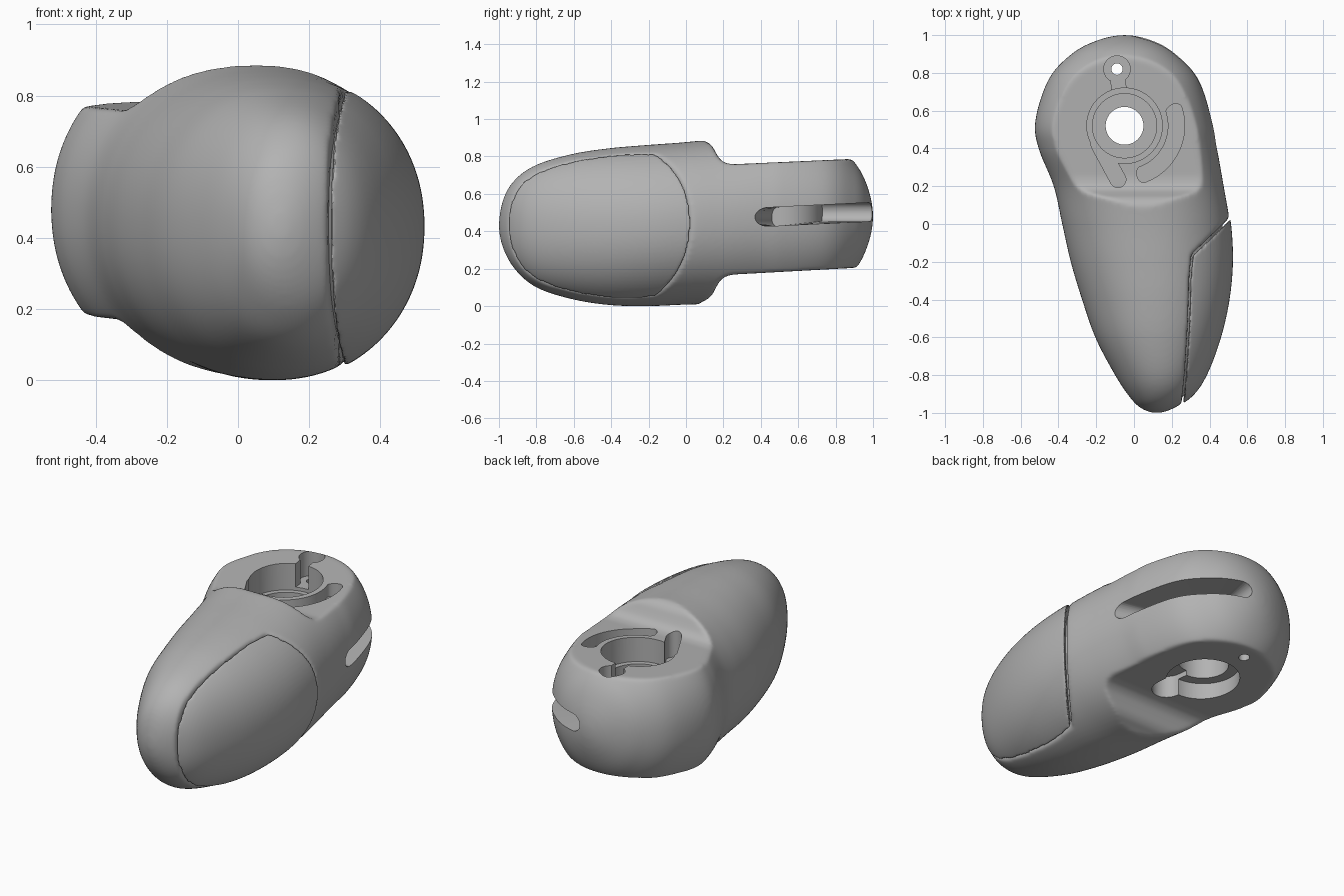
import bpy, bmesh, math
from mathutils import Vector

cube = bpy.data.objects.get("Cube")
if cube:
    bpy.data.objects.remove(cube, do_unlink=True)

grey = bpy.data.materials.new("satin grey")
grey.use_nodes = True
colour = (0.45, 0.45, 0.45, 1)
grey.diffuse_color = colour
grey.node_tree.nodes["Principled BSDF"].inputs["Base Color"].default_value = colour


def loft(name, rings):
    """Closed solid through a row of equal-length point rings."""
    bm = bmesh.new()
    rows = [[bm.verts.new(p) for p in ring] for ring in rings]
    n = len(rows[0])
    for a, b in zip(rows, rows[1:]):
        for i in range(n):
            j = (i + 1) % n
            bm.faces.new((a[i], a[j], b[j], b[i]))
    bm.faces.new(rows[0])
    bm.faces.new(rows[-1])
    bmesh.ops.recalc_face_normals(bm, faces=bm.faces)
    mesh = bpy.data.meshes.new(name)
    bm.to_mesh(mesh)
    bm.free()
    ob = bpy.data.objects.new(name, mesh)
    bpy.context.scene.collection.objects.link(ob)
    ob.data.materials.append(grey)
    return ob


def prism(outline, z0, z1):
    return loft("cutter", [[(x, y, z) for x, y in outline] for z in (z0, z1)])


def capsule(p, q, r, z0, z1, steps=32):
    """Upright round-ended bar from p to q; a cylinder when p equals q."""
    ang = math.atan2(q[1] - p[1], q[0] - p[0]) - math.pi / 2
    pts = []
    for c, start in ((q, ang), (p, ang + math.pi)):
        for i in range(steps):
            a = start + math.pi * (i + 0.5) / steps
            pts.append((c[0] + r * math.cos(a), c[1] + r * math.sin(a)))
    return prism(pts, z0, z1)


def apply(ob, kind, **settings):
    mod = ob.modifiers.new(kind.lower(), kind)
    for key, value in settings.items():
        setattr(mod, key, value)
    bpy.context.view_layer.objects.active = ob
    bpy.ops.object.modifier_apply(modifier=mod.name)


def carve(ob, cutter, operation="DIFFERENCE"):
    apply(ob, "BOOLEAN", operation=operation, object=cutter, solver="EXACT")
    bpy.data.objects.remove(cutter, do_unlink=True)


def soften(ob, voxel, rounds):
    """Round every edge of the rough solid."""
    apply(ob, "REMESH", mode="VOXEL", voxel_size=voxel)
    apply(ob, "SMOOTH", factor=0.5, iterations=rounds)


# Hull sections: y, left x, right x, bottom z, top z
sections = [
    (-1, .12, .12, .43, .43),
    (-.97, .03, .22, .29, .59),
    (-.9, -.035, .315, .18, .69),
    (-.8, -.1, .38, .1, .755),
    (-.6, -.205, .455, .035, .815),
    (-.4, -.275, .5, .005, .845),
    (-.2, -.335, .518, 0, .862),
    (0, -.38, .508, .008, .877),
    (.2, -.425, .475, .01, .9),
    (.4, -.505, .44, .01, .94),
    (.52, -.525, .42, .01, .95),
    (.76, -.455, .345, .07, .89),
    (.9, -.33, .22, .19, .77),
    (.97, -.2, .1, .32, .64),
    (1, -.05, -.05, .48, .48),
]


def hull(name, inset=0.0):
    """Egg-shaped shell, smoothly interpolated between the sections."""
    def swap(s):
        return (s[0], s[2], s[1], s[4], s[3])
    pts = [swap(sections[1])] + sections + [swap(sections[-2])]
    pts = [Vector(p) for p in pts]
    gaps = [math.sqrt((b - a).length) for a, b in zip(pts, pts[1:])]

    def slope(i):
        g, h = gaps[i - 1], gaps[i]
        return ((pts[i] - pts[i - 1]) * h / g + (pts[i + 1] - pts[i]) * g / h) / (g + h)

    def power(v):
        return math.copysign(abs(v) ** (2 / 2.1), v)

    spans, sub = len(sections) - 1, 8
    rings = []
    for k in range(spans * sub + 1):
        t = min(max(k / sub, 0.05), spans - 0.05)
        i = min(int(t), spans - 1)
        u, i = t - i, i + 1
        # Hermite blend between two sections
        s = (pts[i] * (2 * u ** 3 - 3 * u * u + 1) + pts[i + 1] * (3 * u * u - 2 * u ** 3)
             + slope(i) * gaps[i] * (u ** 3 - 2 * u * u + u)
             + slope(i + 1) * gaps[i] * (u ** 3 - u * u))
        y, xl, xr, zb, zt = s
        w = max((xr - xl) / 2 - inset, .003)
        h = max((zt - zb) / 2 - inset, .003)
        angles = [math.tau * j / 96 for j in range(96)]
        rings.append([((xl + xr) / 2 + w * power(math.cos(a)), y,
                       (zb + zt) / 2 + h * power(math.sin(a))) for a in angles])
    return loft(name, rings)


# Stepped flats above and below the rear lobe
step = [(1.2, 0), (.25, 0), (.21, .008), (.18, .03), (.16, .065),
        (.142, .1), (.12, .122), (.09, .135), (.05, .16), (.05, .5), (1.2, .5)]


def flat_cutter(base, tilt, side):
    outline = [(y, base + tilt * y + side * d) for y, d in step]
    return loft("cutter", [[(x, y, z) for y, z in outline] for x in (-1, 1)])


body = hull("main_body")
carve(body, flat_cutter(.747, .045, 1))
carve(body, flat_cutter(.155, .055, -1))

# Side panel, slightly proud, with a narrow groove around it
edge = [(.7, .19), (.54, .04), (.315, -.175), (.304, -.3), (.296, -.55),
        (.28, -.8), (.25, -1.1), (.8, -1.1)]


def shifted(dx, dy):
    return prism([(x + dx, y + dy) for x, y in edge], -.2, 1.2)


panel = hull("side_panel", -.006)
carve(panel, shifted(-.004, .008), "INTERSECT")
carve(body, shifted(-.012, .014))
soften(body, .0105, 12)
soften(panel, .0075, 12)

# Hidden seat that closes the bottom of the groove
seat = hull("panel_seat", .04)
carve(seat, shifted(-.05, .03), "INTERSECT")

# Central bore with counterbores from both sides
hub = (-.05, .52)
for radius, z0, z1 in ((.1, -.2, 1.2), (.17, .56, 1.2), (.2, .62, 1.2),
                       (.2, -.2, .27), (.14, -.2, .4)):
    carve(body, capsule(hub, hub, radius, z0, z1))

# Pin hole, its pocket and the channel to the bore
pin = (-.09, .82)
carve(body, capsule(pin, pin, .03, -.2, 1.2))
carve(body, capsule(pin, pin, .07, .64, 1.2))
carve(body, capsule(pin, (-.075, .66), .038, .64, 1.2))

# Tail channels, upper and lower
carve(body, capsule((-.185, .42), (-.085, .235), .042, .62, 1.2))
carve(body, capsule((.03, .41), (.04, .33), .085, -.2, .3))


def arc_rings(start, end, half, make):
    """Rectangles along an arc around the hub, narrowing to round ends."""
    rings, steps = [], 48
    for i in range(steps + 1):
        # Cosine spacing gives the ends more steps
        t = -math.cos(math.pi * i / steps)
        a = math.radians((start + end) / 2 + t * (end - start) / 2)
        gap = (1 - abs(t)) * abs(math.radians(end - start)) / 2
        reach = min(gap * .4 / half, 1)
        h = max(half * math.sqrt(1 - (1 - reach) ** 2), .004)
        rings.append([(hub[0] + r * math.cos(a), hub[1] + r * math.sin(a), z)
                      for r, z in make(h, hub[1] + .45 * math.sin(a))])
    return rings


# Curved shallow pocket in the upper flat
carve(body, loft("cutter", arc_rings(
    -76, 24, .043,
    lambda h, y: [(.275 - h, .7), (.275 + h, .7), (.275 + h, 1.1), (.275 - h, 1.1)])))

# Long deep slot wrapping around the rear lobe
carve(body, loft("cutter", arc_rings(
    -17, 84, .05,
    lambda h, y: [(r, .455 + .05 * y + s * h)
                  for r, s in ((.21, -1), (.7, -1), (.7, 1), (.21, 1))])))

# Smooth shading with crisp pocket edges
bpy.ops.object.select_all(action="DESELECT")
for ob in (body, panel, seat):
    ob.select_set(True)
bpy.context.view_layer.objects.active = body
bpy.ops.object.shade_smooth_by_angle(angle=math.radians(40))
